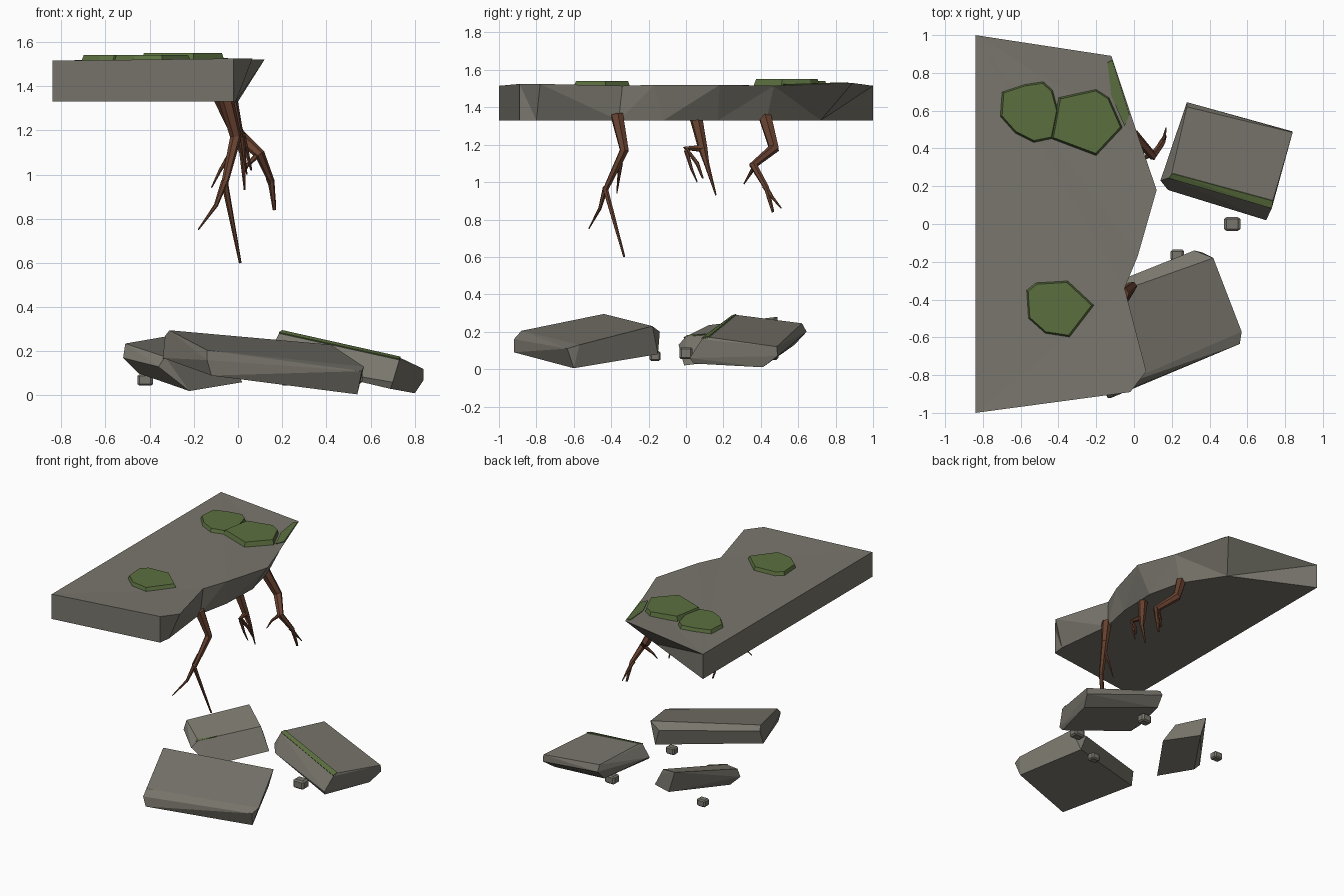
import bpy
import bmesh
import math
from mathutils import Vector, Matrix

default_cube = bpy.data.objects.get("Cube")
if default_cube:
    bpy.data.objects.remove(default_cube, do_unlink=True)


def make_material(name, colour):
    mat = bpy.data.materials.new(name)
    mat.use_nodes = True
    mat.diffuse_color = (*colour, 1)
    shader = mat.node_tree.nodes["Principled BSDF"]
    shader.inputs["Base Color"].default_value = (*colour, 1)
    shader.inputs["Roughness"].default_value = 0.9
    return mat


STONE = make_material("stone grey", (0.19, 0.18, 0.15))
MOSS = make_material("moss green", (0.105, 0.16, 0.05))
BARK = make_material("root brown", (0.14, 0.055, 0.03))


def add_object(name, bm, material):
    """Turn a bmesh into a flat shaded object of one colour."""
    bmesh.ops.recalc_face_normals(bm, faces=bm.faces)
    mesh = bpy.data.meshes.new(name)
    bm.to_mesh(mesh)
    bm.free()
    mesh.materials.append(material)
    obj = bpy.data.objects.new(name, mesh)
    bpy.context.scene.collection.objects.link(obj)
    return obj


def hull(name, points, material):
    """Angular solid wrapped around a handful of corner points."""
    bm = bmesh.new()
    for p in points:
        bm.verts.new(p)
    result = bmesh.ops.convex_hull(bm, input=bm.verts)
    unused = {g for g in result["geom_interior"] + result["geom_unused"]
              if isinstance(g, bmesh.types.BMVert)}
    bmesh.ops.delete(bm, geom=list(unused), context="VERTS")
    bmesh.ops.dissolve_limit(bm, angle_limit=math.radians(6),
                             verts=bm.verts, edges=bm.edges)
    return add_object(name, bm, material)


def moss_patch(name, outline, low, high):
    """Shallow cushion: a wide lower outline and a slightly smaller top."""
    centre = sum((Vector(p) for p in outline), Vector((0, 0))) / len(outline)
    points = [(x, y, low) for x, y in outline]
    for p in outline:
        q = centre.lerp(Vector(p), 0.93)
        points.append((q.x, q.y, high))
    return hull(name, points, MOSS)


def moss_strip(name, corners):
    """Thin plate laid over a stone edge."""
    lift = Vector((0, -0.003, 0.005))
    points = [Vector(c) for c in corners]
    return hull(name, points + [p + lift for p in points], MOSS)


def root(name, *strands):
    """Tapered six sided strands; each is a path and its end radii."""
    curve = bpy.data.curves.new(name, "CURVE")
    curve.dimensions = "3D"
    curve.bevel_depth = 1
    curve.bevel_resolution = 1
    curve.use_fill_caps = True
    for path, thick, thin in strands:
        spline = curve.splines.new("POLY")
        spline.use_smooth = False
        spline.points.add(len(path) - 1)
        for i, (point, co) in enumerate(zip(spline.points, path)):
            point.co = (*co, 1)
            point.radius = thick + (thin - thick) * i / (len(path) - 1)
    obj = bpy.data.objects.new(name, curve)
    bpy.context.scene.collection.objects.link(obj)
    bpy.ops.object.select_all(action="DESELECT")
    obj.select_set(True)
    bpy.context.view_layer.objects.active = obj
    bpy.ops.object.convert(target="MESH")
    bpy.context.object.data.materials.clear()
    bpy.context.object.data.materials.append(BARK)


# Overhanging ledge: broken edge undercut towards the underside
top = [(-.84, 1, 1.515), (-.12, .89, 1.53), (.02, .47, 1.515),
       (.12, .18, 1.52), (.02, -.17, 1.52), (-.05, -.34, 1.515),
       (.065, -.78, 1.525), (-.02, -.89, 1.525), (-.84, -1, 1.515)]
base = [(-.84, 1), (-.25, .72), (-.06, .43), (0, .17), (-.01, -.12),
        (-.06, -.36), (-.01, -.8), (-.02, -.89), (-.84, -1)]
bm = bmesh.new()
upper = [bm.verts.new(p) for p in top]
lower = [bm.verts.new((x, y, 1.33)) for x, y in base]
bm.faces.new(upper)
bm.faces.new(lower[::-1])
for i in range(len(top)):
    j = (i + 1) % len(top)
    bm.faces.new((upper[i], lower[i], lower[j], upper[j]))
bmesh.ops.triangulate(bm, faces=bm.faces)
bmesh.ops.dissolve_limit(bm, angle_limit=math.radians(1),
                         verts=bm.verts, edges=bm.edges)
add_object("stone_ledge", bm, STONE)

# Moss on the ledge
moss_patch("back_moss_left", [(-.7, .7), (-.58, .74), (-.48, .755), (-.43, .71),
           (-.4, .6), (-.43, .45), (-.53, .43), (-.63, .48), (-.71, .57)], 1.51, 1.54)
moss_patch("back_moss_right", [(-.4, .67), (-.2, .715), (-.13, .67), (-.06, .51),
           (-.2, .36), (-.44, .45)], 1.51, 1.55)
moss_patch("front_moss", [(-.57, -.35), (-.52, -.31), (-.35, -.3), (-.21, -.43),
           (-.34, -.6), (-.47, -.58), (-.56, -.5)], 1.51, 1.54)
moss_strip("edge_moss", [(-.14, .855, 1.528), (-.115, .87, 1.529),
           (-.025, .58, 1.519), (-.05, .52, 1.519), (-.12, .68, 1.523)])

# Fallen stones
hull("front_fallen_stone", [
    (.57, -.57, .13), (.42, -.18, .23), (-.31, -.44, .295), (-.14, -.88, .205),
    (.56, -.635, .11), (-.14, -.92, .16), (.32, -.14, .2), (-.33, -.4, .27),
    (.54, -.6, .005), (.36, -.15, .08), (-.34, -.43, .17), (-.12, -.92, .09)], STONE)
hull("right_fallen_stone", [
    (.2, .27, .29), (.28, .62, .245), (.84, .485, .12), (.735, .125, .17),
    (.73, .085, .16), (.185, .245, .28), (.7, .02, .06), (.14, .23, .19),
    (.18, .18, .15), (.69, .04, .03), (.8, .41, .01), (.84, .49, .07),
    (.27, .58, .13), (.28, .645, .2)], STONE)
hull("back_fallen_stone", [
    (-.51, .12, .235), (-.33, 0, .175), (-.07, .37, .21), (-.25, .49, .28),
    (-.52, .1, .17), (-.45, .12, .1), (-.36, -.04, .13), (-.22, -.01, .02),
    (.02, .34, .06), (-.05, .37, .17), (-.2, .49, .12)], STONE)
moss_strip("right_stone_moss", [(.2, .27, .291), (.735, .125, .171),
           (.73, .085, .161), (.185, .245, .281)])
moss_strip("back_stone_moss", [(-.34, .01, .178), (-.25, .11, .185), (-.34, -.01, .165)])

# Small rubble
rubble = [(.52, 0, .085, .08), (.23, -.165, .07, .065),
          (.29, .46, .08, .075), (-.42, .4, .07, .065)]
for i, (x, y, z, size) in enumerate(rubble):
    bm = bmesh.new()
    bmesh.ops.create_cube(bm, size=size)
    bmesh.ops.bevel(bm, geom=bm.edges[:], offset=size * 0.15, segments=1, affect="EDGES")
    bmesh.ops.transform(bm, verts=bm.verts,
                        matrix=Matrix.Translation((x, y, z)) @ Matrix.Diagonal((1.1, .9, .8, 1)))
    add_object(f"rubble_{i + 1}", bm, STONE)

# Hanging roots
root("front_root",
     ([(-.06, -.37, 1.36), (-.01, -.33, 1.17), (-.06, -.43, .96), (.01, -.33, .6)], .036, .006),
     ([(-.06, -.43, .97), (-.1, -.46, .86), (-.18, -.52, .75)], .016, .003),
     ([(-.03, -.35, 1.1), (-.08, -.36, 1.02), (-.12, -.37, .94)], .013, .003))
root("middle_root",
     ([(-.04, .05, 1.36), (0, .09, 1.18), (.02, .11, 1.1), (.03, .16, .93)], .036, .004),
     ([(0, .09, 1.18), (.02, 0, 1.18), (.04, .06, 1.1), (.06, .09, 1.02)], .022, .005),
     ([(.02, 0, 1.17), (.03, .03, 1.07), (.04, .06, 1)], .012, .003))
root("back_root",
     ([(-.08, .42, 1.36), (0, .47, 1.18), (.1, .36, 1.09), (.15, .43, .97),
       (.165, .465, .84)], .038, .008),
     ([(.14, .42, .98), (.16, .46, .92), (.17, .51, .86)], .015, .003),
     ([(.09, .37, 1.09), (.04, .34, 1.04), (.02, .31, .99)], .014, .003))
